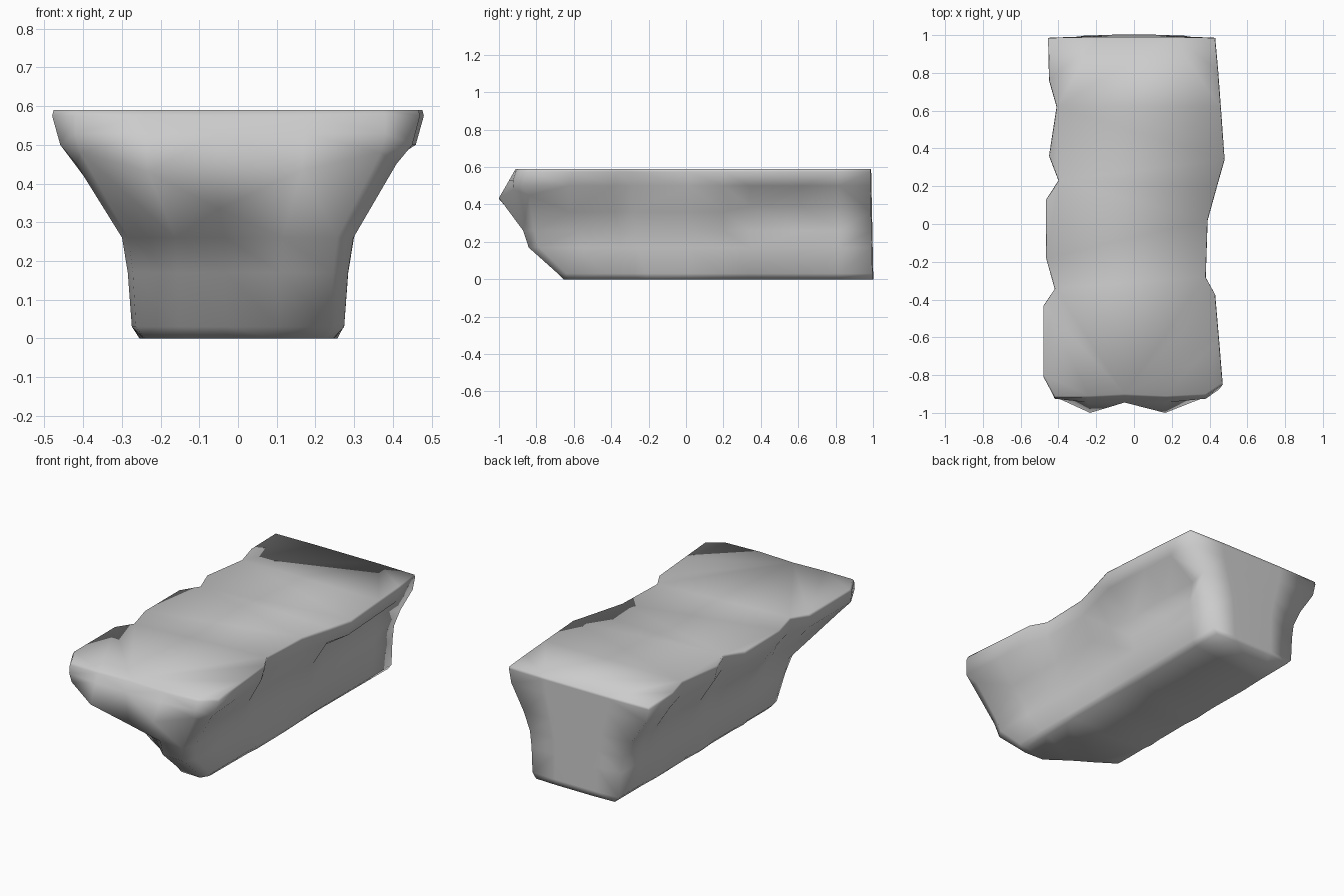
import bpy
import bmesh

if "Cube" in bpy.data.objects:
    bpy.data.objects.remove(bpy.data.objects["Cube"])

TOP = 0.59
BASE_HALF_WIDTH = 0.27
FRONT_REACH = 0.92

# Rim outline seen from above, counter-clockwise from the front right corner
plus_x_rim = [(.47, -.84), (.45, -.6), (.43, -.37), (.38, -.28), (.39, .02),
              (.44, .2), (.48, .34), (.46, .62), (.445, .82), (.43, .985)]
back_rim = [(.2, .99), (-.2, .99)]
minus_x_rim = [(-.455, .985), (-.45, .76), (-.41, .62), (-.45, .36), (-.4, .23),
               (-.465, .13), (-.465, -.18), (-.42, -.34), (-.48, -.43), (-.48, -.8)]
front_rim = [(-.42, -.91), (-.24, -.91), (-.05, -.9), (.17, -.91), (.38, -.9)]

# Height, outward flare, forward reach and corner cut of each layer
layers = [(0, -.12, -.67, .36), (.03, .02, -.7, .36), (.17, .07, -.86, .4),
          (.26, .14, -.89, .36), (.36, .4, -.95, .12), (.5, .9, -.96, 0),
          (.575, 1, -.93, 0), (TOP, .98, -.92, 0)]
RIDGE = 4


def layer_point(x, y, part, index):
    """Place one rim point on a layer of the block."""
    z, flare, reach, cut = layers[index]
    base = max(-BASE_HALF_WIDTH, min(BASE_HALF_WIDTH, x * .62))
    if part == "side":
        base = BASE_HALF_WIDTH if x > 0 else -BASE_HALF_WIDTH
    px = base + (x - base) * flare
    py = y + .012 * (1 - z / TOP) * (y > .9)
    # Lower front retreats towards one corner
    if y < 0:
        lean = max(0, min(1, (.2 - x) / .62))
        py = y * -reach / FRONT_REACH * (1 - cut * lean)
    if part == "side" and index == RIDGE:
        # Hollow under the rim on one long side
        if x > 0 and .3 < y < .9:
            px -= .065
            z += .03
        # Front corners sweep up to meet the ridge
        elif y < -.7:
            px = x * .87
            py = y
            z = .45
    # Overhanging ridge across the front, lowest in the middle
    if part == "front":
        if index == RIDGE:
            px = x * .97
            z = min(.48, .33 + .5 * abs(x + .04))
            py = -.92 if abs(x + .05) < .1 else -1 if abs(x) < .3 else -.92
        elif index == RIDGE + 1:
            px = x
            z = .53
            py = -.945 if abs(x) < .3 else -.925
    return px, py, z


outline = [(x, y, "side") for x, y in plus_x_rim]
outline += [(x, y, "back") for x, y in back_rim]
outline += [(x, y, "side") for x, y in minus_x_rim]
outline += [(x, y, "front") for x, y in front_rim]

# Skin the layers into one closed block
bm = bmesh.new()
rings = [[bm.verts.new(layer_point(x, y, part, i)) for x, y, part in outline]
         for i in range(len(layers))]
count = len(outline)
for lower, upper in zip(rings, rings[1:]):
    for i in range(count):
        j = (i + 1) % count
        bm.faces.new((lower[i], lower[j], upper[j], upper[i]))
bm.faces.new(list(reversed(rings[0])))
bm.faces.new(rings[-1])
bmesh.ops.triangulate(bm, faces=bm.faces[:])
bmesh.ops.recalc_face_normals(bm, faces=bm.faces[:])
for face in bm.faces:
    face.smooth = True

mesh = bpy.data.meshes.new("rock_ledge")
bm.to_mesh(mesh)
bm.free()
rock = bpy.data.objects.new("rock_ledge", mesh)
bpy.context.collection.objects.link(rock)

# Plain grey stone
stone = bpy.data.materials.new("stone_grey")
stone.use_nodes = True
grey = (.6, .6, .6, 1)
stone.diffuse_color = grey
stone.node_tree.nodes["Principled BSDF"].inputs["Base Color"].default_value = grey
mesh.materials.append(stone)
